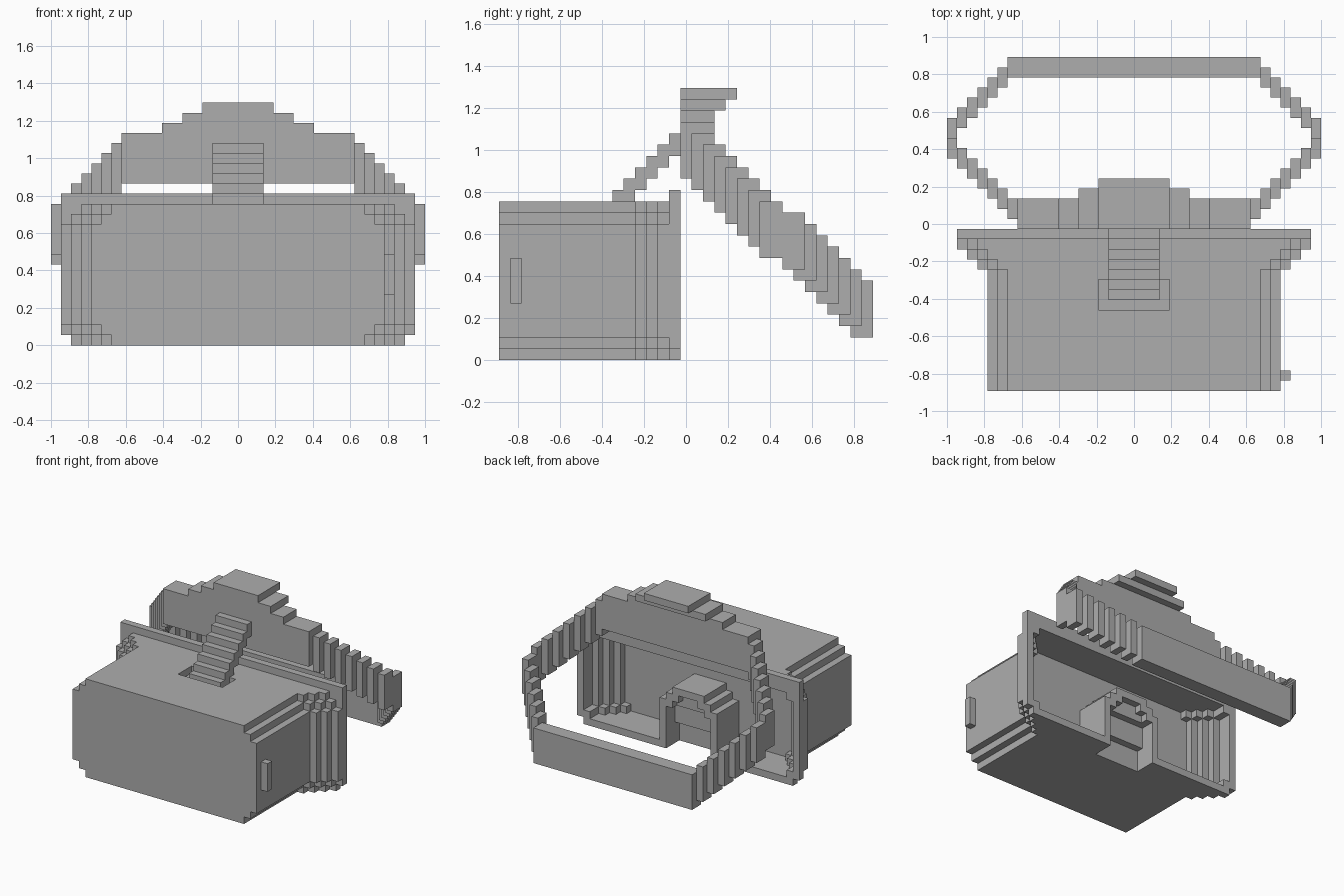
import bpy
import bmesh
from mathutils import Vector

U = 2 / 37  # edge length of one block

cube = bpy.data.objects.get("Cube")
if cube:
    bpy.data.objects.remove(cube, do_unlink=True)

grey = bpy.data.materials.new("plain grey")
grey.use_nodes = True
GREY = (0.42, 0.42, 0.42, 1)
grey.diffuse_color = GREY
grey.node_tree.nodes["Principled BSDF"].inputs["Base Color"].default_value = GREY


def box(xs, ys, zs):
    """Block cells in half-open ranges along x, y and z."""
    return {(x, y, z) for x in range(*xs) for y in range(*ys) for z in range(*zs)}


def slab(half, ys, zs):
    """A box symmetric about x = 0."""
    return box((-half, half + 1), ys, zs)


def mirrored(cells):
    return cells | {(-x, y, z) for x, y, z in cells}


def build(name, cells):
    """Skin a set of blocks with its outer faces, merged where flat."""
    bm = bmesh.new()
    verts = {}

    def corner(p):
        if p not in verts:
            x, y, z = p
            verts[p] = bm.verts.new(Vector((x - 0.5, y - 0.5, z)) * U)
        return verts[p]

    for cell in sorted(cells):
        for axis in range(3):
            a, b = (axis + 1) % 3, (axis + 2) % 3
            for side in (0, 1):
                near = list(cell)
                near[axis] += 2 * side - 1
                if tuple(near) in cells:
                    continue
                ring = []
                for da, db in ((0, 0), (1, 0), (1, 1), (0, 1)):
                    p = list(cell)
                    p[axis] += side
                    p[a] += da
                    p[b] += db
                    ring.append(corner(tuple(p)))
                bm.faces.new(ring if side else ring[::-1])
    bmesh.ops.dissolve_limit(bm, angle_limit=0.01, verts=bm.verts, edges=bm.edges)
    mesh = bpy.data.meshes.new(name)
    bm.to_mesh(mesh)
    bm.free()
    mesh.materials.append(grey)
    obj = bpy.data.objects.new(name, mesh)
    bpy.context.collection.objects.link(obj)


# Housing: stepped corners, flaring towards the open back
housing, hollow = set(), set()
for half, start, end in ((14, -16, -4), (15, -4, -3), (16, -3, -2), (17, -2, 0)):
    for k in range(3):
        housing |= slab(half - k, (start, end), (2 - k, 12 + k))
    for k in range(2):
        hollow |= slab(half - 1 - k, (max(start, -5), end), (2 - k, 12 + k))

# Raised rim round the opening
housing |= slab(17, (-1, 0), (1, 15)) | slab(16, (-1, 0), (0, 1))
housing -= hollow

# Nose rest: stepped hump with a stepped notch below it
nose, notch = set(), set()
for z in range(9):
    nose |= slab(min(4, 10 - z), (-5, 0), (z, z + 1))
    if z < 8:
        notch |= slab(min(3, 8 - z), (-3 + z // 3, 0), (z, z + 1))
housing = (housing | nose) - notch

# Socket for the strut in the top
housing -= slab(3, (-8, -5), (13, 14))
build("housing", housing)

# Side button
build("side_button", box((15, 16), (-15, -14), (5, 9)))

# Strut climbing from the socket to the strap
strut = set()
for i in range(7):
    strut |= slab(2, (i - 7, min(i - 5, 0)), (13 + i, 14 + i))
build("strut", strut)

# Head strap: forehead pad, stepped sides and rear band
strap = slab(11, (0, 3), (16, 21))
for k, (half, depth) in enumerate(((7, 3), (5, 4), (3, 5))):
    strap |= slab(half, (0, depth), (21 + k, 22 + k))
sides = set()
for i in range(7):
    sides |= box((12 + i, 13 + i), (1 + i, 3 + i), (15 - i, 20 - i))
for i in range(6):
    sides |= box((18 - i, 19 - i), (9 + i, 11 + i), (8 - i, 13 - i))
strap |= mirrored(sides) | slab(12, (15, 17), (2, 7))
build("head_strap", strap)
